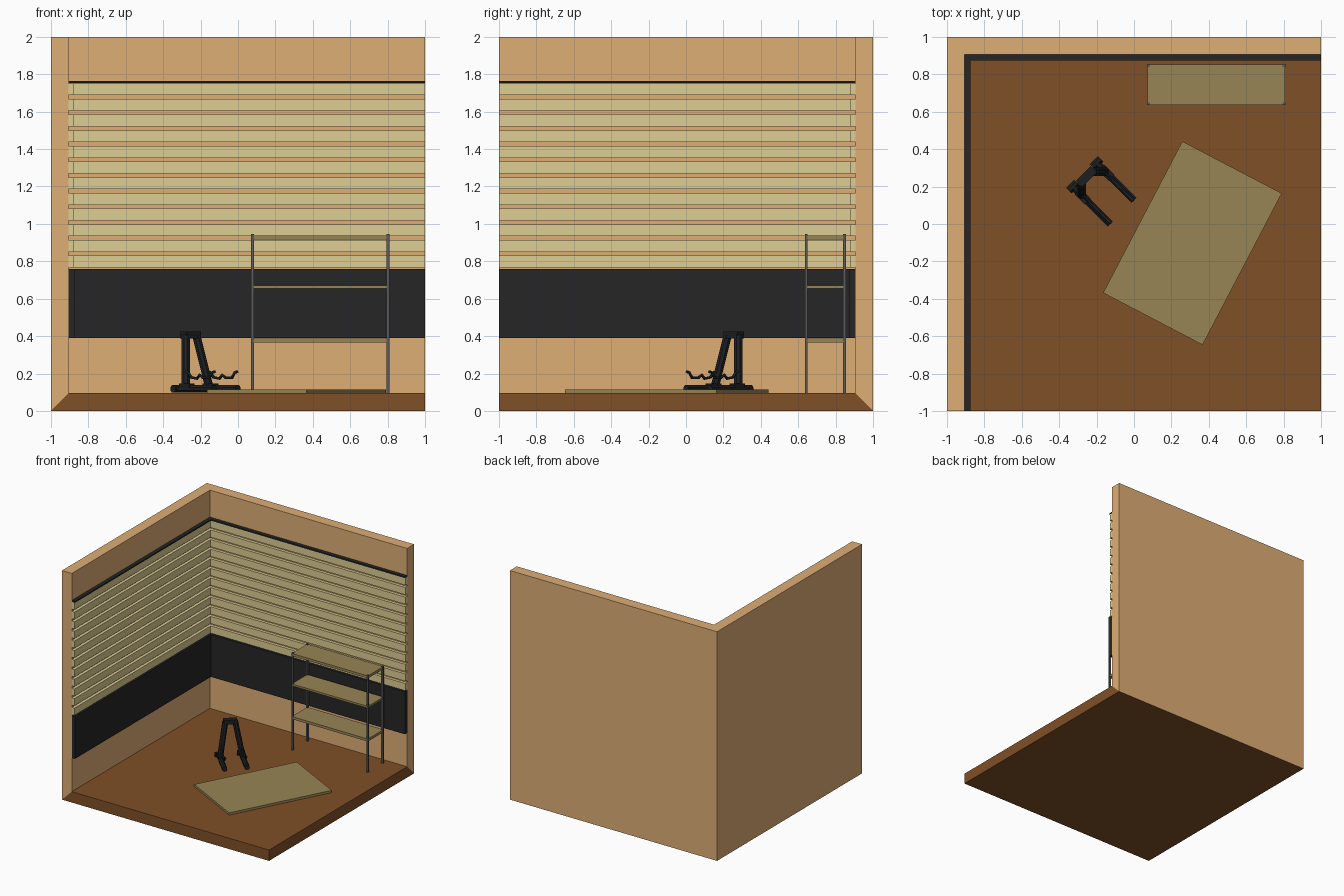
import bpy, bmesh, math
from mathutils import Vector, Matrix

if "Cube" in bpy.data.objects:
    bpy.data.objects.remove(bpy.data.objects["Cube"])


def material(name, r, g, b):
    m = bpy.data.materials.new(name)
    m.diffuse_color = [(c / 255) ** 2.2 for c in (r, g, b)] + [1]
    m.use_nodes = True
    m.node_tree.nodes["Principled BSDF"].inputs["Base Color"].default_value = m.diffuse_color
    return m


WALL = material("wall_tan", 222, 173, 117)
FLOOR = material("floor_brown", 127, 81, 43)
SLAT = material("slat_cream", 221, 204, 146)
BLACK = material("panel_black", 42, 42, 42)
OLIVE = material("board_olive", 150, 132, 86)
STEEL = material("post_grey", 92, 92, 92)
STAND = material("stand_black", 34, 36, 38)


def finish(name, bm, *mats):
    bmesh.ops.recalc_face_normals(bm, faces=bm.faces)
    me = bpy.data.meshes.new(name)
    bm.to_mesh(me)
    bm.free()
    for m in mats:
        me.materials.append(m)
    ob = bpy.data.objects.new(name, me)
    bpy.context.collection.objects.link(ob)
    return ob


def box(name, lo, hi, mat, matrix=Matrix()):
    lo, hi = Vector(lo), Vector(hi)
    bm = bmesh.new()
    scale = Matrix.Diagonal((*(hi - lo), 1))
    bmesh.ops.create_cube(bm, size=1, matrix=matrix @ Matrix.Translation((lo + hi) / 2) @ scale)
    return finish(name, bm, mat)


def rod(name, p, q, r, mat, sides=8):
    p, q = Vector(p), Vector(q)
    d = q - p
    bm = bmesh.new()
    turn = d.to_track_quat('Z', 'Y').to_matrix().to_4x4() @ Matrix.Rotation(math.pi / sides, 4, 'Z')
    bmesh.ops.create_cone(bm, cap_ends=True, segments=sides, radius1=r, radius2=r,
                          depth=d.length, matrix=Matrix.Translation((p + q) / 2) @ turn)
    return finish(name, bm, mat)


# Room shell: three outer faces, clamped inner copies, rims closing the open edges
T = 0.905
F = 0.095
outer = [[(-1, -1, 0), (1, -1, 0), (1, 1, 0), (-1, 1, 0)],
         [(-1, -1, 0), (-1, 1, 0), (-1, 1, 2), (-1, -1, 2)],
         [(-1, 1, 0), (1, 1, 0), (1, 1, 2), (-1, 1, 2)]]
bm = bmesh.new()
verts = {}


def vert(co):
    if co not in verts:
        verts[co] = bm.verts.new(co)
    return verts[co]


def inner(c):
    return (max(c[0], -T), min(c[1], T), max(c[2], F))


edges = [frozenset((q[i], q[i - 1])) for q in outer for i in range(4)]
for k, quad in enumerate(outer):
    faces = [quad, [inner(c) for c in quad]]
    for i in range(4):
        a, b = quad[i - 1], quad[i]
        if edges.count(frozenset((a, b))) == 1:
            faces.append([a, b, inner(b), inner(a)])
    for f in faces:
        bm.faces.new([vert(c) for c in f]).material_index = 0 if k == 0 else 1
finish("room_shell", bm, FLOOR, WALL)


# Wall trim: the same strips on the back and left walls
def wall_strips(name, z0, z1, depth, mat):
    box("back_" + name, (-T, T - depth, z0), (1, T + 0.003, z1), mat)
    box("left_" + name, (-T - 0.003, -1, z0), (-T + depth, T, z1), mat)


for i in range(12):
    z = 0.767 + i * 0.0838
    wall_strips(f"slat_{i + 1}", z, z + 0.063, 0.025, SLAT)
wall_strips("lower_panel", 0.39, 0.76, 0.032, BLACK)
wall_strips("top_rail", 1.753, 1.765, 0.032, BLACK)

# Shelf unit
for x in (0.07, 0.795):
    for y in (0.635, 0.84):
        box("shelf_post", (x, y, F), (x + 0.015, y + 0.015, 0.945), STEEL)
for z0, z1 in ((0.365, 0.387), (0.655, 0.672), (0.916, 0.938)):
    box("shelf_board", (0.072, 0.637, z0), (0.808, 0.853, z1), OLIVE)

# Floor mat, turned
turn = Matrix.Translation((0.3125, -0.102, 0)) @ Matrix.Rotation(math.radians(62.4), 4, 'Z')
box("floor_mat", (-0.457, -0.3, F), (0.457, 0.3, 0.115), OLIVE, turn)

# Stand: u runs along the feet, v across them, turned 45 degrees
R = Matrix.Rotation(math.radians(-45), 4, 'Z')


def at(u, v, z):
    return R @ Vector((u, v, z))


for s, side in ((-1, "left"), (1, "right")):
    v = s * 0.09
    rod(f"stand_{side}_foot", at(-0.375, v, 0.118), at(-0.09, v, 0.118), 0.021, STAND)
    rod(f"stand_{side}_rear_cap", at(-0.372, v - 0.03, 0.118), at(-0.372, v + 0.03, 0.118), 0.021, STAND)
    rod(f"stand_{side}_leg", at(-0.305, v, 0.12), at(-0.355, s * 0.04, 0.405), 0.024, STAND)
    box(f"stand_{side}_bracket", (-0.335, v - 0.022, 0.12), (-0.26, v + 0.022, 0.148), STAND, R)
    # wavy support arm
    cu = bpy.data.curves.new(f"stand_{side}_arm", 'CURVE')
    cu.dimensions = '3D'
    cu.bevel_depth = 0.008
    cu.bevel_resolution = 1
    cu.use_fill_caps = True
    path = [(-0.32, 0.212), (-0.29, 0.205), (-0.27, 0.18), (-0.225, 0.173), (-0.205, 0.192),
            (-0.18, 0.178), (-0.13, 0.178), (-0.11, 0.205), (-0.09, 0.21)]
    sp = cu.splines.new('POLY')
    sp.points.add(len(path) - 1)
    for pt, (u, z) in zip(sp.points, path):
        pt.co = (*at(u, s * 0.085, z), 1)
    cu.materials.append(STAND)
    bpy.context.collection.objects.link(bpy.data.objects.new(f"stand_{side}_arm", cu))
box("stand_top_bar", (-0.382, -0.055, 0.388), (-0.335, 0.055, 0.425), STAND, R)
